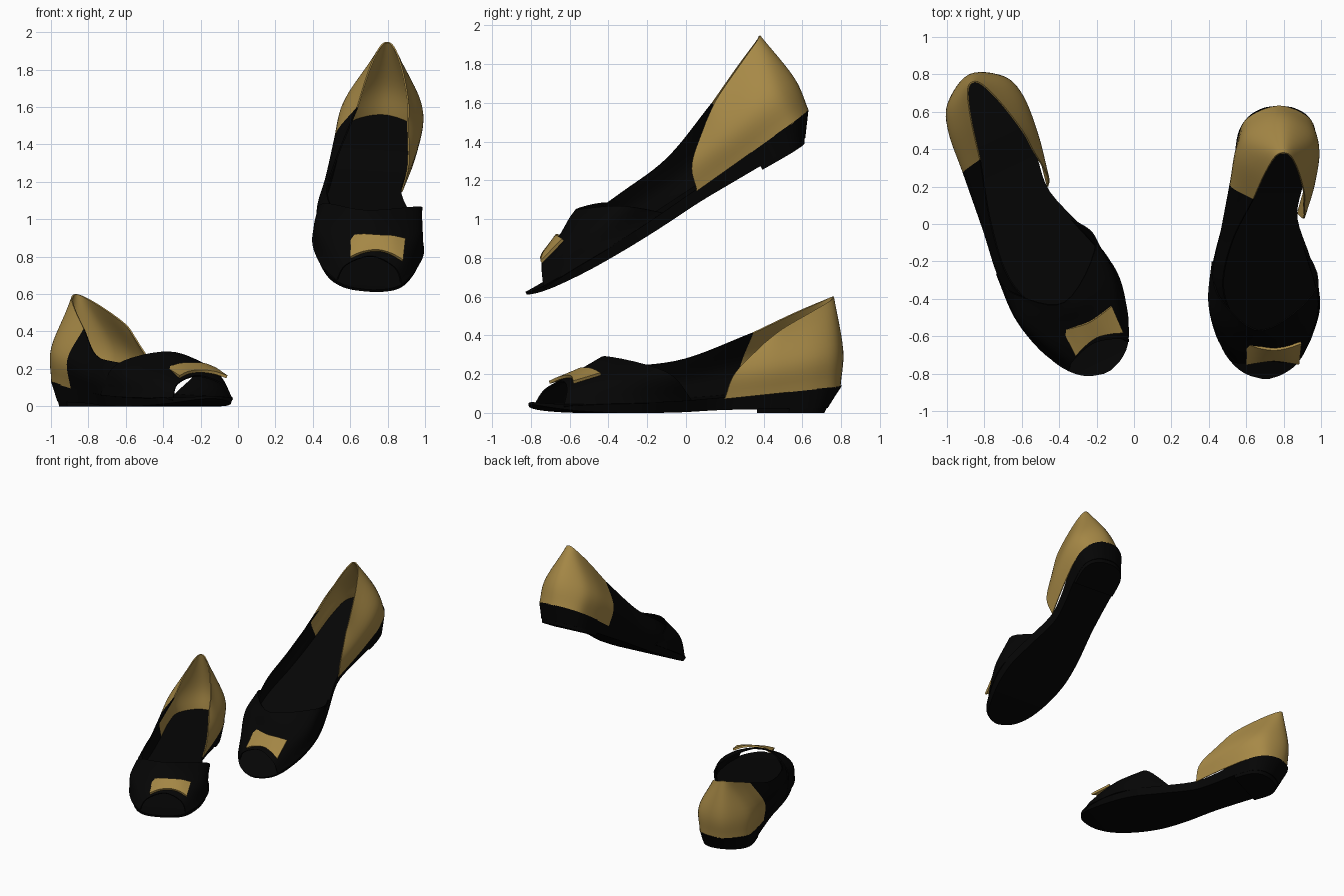
import bpy, bmesh, math
from mathutils import Vector, Matrix

if "Cube" in bpy.data.objects:
    bpy.data.objects.remove(bpy.data.objects["Cube"])


def material(name, rgb):
    m = bpy.data.materials.new(name)
    m.diffuse_color = (*rgb, 1)
    m.use_nodes = True
    m.node_tree.nodes["Principled BSDF"].inputs["Base Color"].default_value = m.diffuse_color
    return m


def turn(degrees, axis):
    return Matrix.Rotation(math.radians(degrees), 4, axis)


BLACK = material("black leather", (0.0015, 0.0015, 0.0015))
GOLD = material("gold leather", (0.385, 0.25, 0.062))

# The two identical shoes: one on the ground, one pitched up in the air
PLACES = {
    "standing": Matrix.Translation((-0.547, -0.010, 0)) @ turn(26, 'Z'),
    "raised": Matrix.Translation((0.70, -0.039, 1.017)) @ turn(30, 'X') @ turn(-1.2, 'Z') @ turn(3, 'Y'),
}


def spline(pts, n):
    """Smooth curve through the points, n steps per span."""
    p = [Vector(q) for q in pts]
    p = [2 * p[0] - p[1]] + p + [2 * p[-1] - p[-2]]
    out = []
    for i in range(1, len(p) - 2):
        a, b, c, d = p[i - 1:i + 3]
        for k in range(n):
            t = k / n
            out.append(0.5 * (2 * b + (c - a) * t + (2 * a - 5 * b + 4 * c - d) * t * t
                              + (3 * b - a - 3 * c + d) * t ** 3))
    return out + [p[-2]]


def finish(name, bm, mat):
    mesh = bpy.data.meshes.new(name)
    bm.to_mesh(mesh)
    bm.free()
    mesh.materials.append(mat)
    bpy.ops.object.select_all(action='DESELECT')
    for place, matrix in PLACES.items():
        ob = bpy.data.objects.new(place + "_" + name, mesh)
        bpy.context.collection.objects.link(ob)
        ob.matrix_world = matrix
    ob.select_set(True)
    bpy.context.view_layer.objects.active = ob
    bpy.ops.object.shade_smooth_by_angle(angle=math.radians(40))


def patch(name, rows, mat, thick=0.008, n=6):
    """Leather sheet through a small net of control points."""
    rows = [spline(r, n) for r in rows]
    cols = [spline(c, n) for c in zip(*rows)]
    bm = bmesh.new()
    vs = [[bm.verts.new(p) for p in c] for c in cols]
    for a, b in zip(vs, vs[1:]):
        for i in range(len(a) - 1):
            bm.faces.new((a[i], a[i + 1], b[i + 1], b[i]))
    bmesh.ops.recalc_face_normals(bm, faces=bm.faces[:])
    bmesh.ops.solidify(bm, geom=bm.faces[:], thickness=thick)
    bmesh.ops.recalc_face_normals(bm, faces=bm.faces[:])
    finish(name, bm, mat)


def loft(name, rings, mat):
    """Closed solid through a row of four-sided rings."""
    bm = bmesh.new()
    vs = [[bm.verts.new(p) for p in r] for r in rings]
    for a, b in zip(vs, vs[1:]):
        for i in range(4):
            j = (i + 1) % 4
            bm.faces.new((a[i], a[j], b[j], b[i]))
    bm.faces.new(vs[0])
    bm.faces.new(vs[-1])
    bmesh.ops.recalc_face_normals(bm, faces=bm.faces[:])
    finish(name, bm, mat)


# Sole stations from toe to heel: half outline and heights
STATION_Y = [-.88, -.855, -.80, -.70, -.53, -.34, -.13, .12, .30, .50, .68, .785, .84, .855]
LEFT = [0, -.08, -.15, -.215, -.27, -.295, -.275, -.228, -.203, -.182, -.165, -.115, -.04, .03]
RIGHT = [.04, .11, .18, .235, .285, .295, .243, .168, .185, .232, .25, .21, .135, .065]
BOTTOM = [.042, .034, .022, .01, .001, 0, .003, .014, .018, .022, .025, .025, .025, .025]
TOP = [.055, .05, .046, .046, .05, .055, .062, .078, .09, .112, .128, .136, .14, .14]

outline = spline([(y, l, r) for y, l, r in zip(STATION_Y, LEFT, RIGHT)], 4)
heights = spline([(b, t, 0) for b, t in zip(BOTTOM, TOP)], 4)
sole, heel = [], []
for (y, l, r), (b, t, _) in zip(outline, heights):
    taper = min(1, max(0, (y - .45) / .405)) ** 2
    yb = y - .085 * taper
    mid, k = (l + r) / 2, .94 - .10 * taper
    lb, rb = mid + (l - mid) * k, mid + (r - mid) * k
    sole.append([(l, y, t), (r, y, t), (rb, yb, b), (lb, yb, b)])
    if yb > .49:
        heel.append([(lb, yb, b + .01), (rb, yb, b + .01),
                     (rb - .006, yb - .02 * taper, 0), (lb + .006, yb - .02 * taper, 0)])
loft("sole", sole, BLACK)
loft("heel_block", heel, BLACK)

# Open-toed vamp, from the toe opening back to the throat
patch("vamp", [
    [(-.165, -.785, .035), (-.115, -.745, .122), (.02, -.71, .165), (.15, -.745, .122), (.195, -.785, .035)],
    [(-.25, -.62, .045), (-.19, -.60, .17), (.01, -.58, .222), (.20, -.60, .17), (.265, -.62, .045)],
    [(-.298, -.40, .05), (-.26, -.45, .19), (0, -.50, .268), (.255, -.44, .19), (.30, -.38, .05)],
    [(-.285, -.15, .06), (-.25, -.28, .225), (-.02, -.445, .293), (.272, -.23, .210), (.20, -.035, .045)],
], BLACK)

# Closed black side on the left
seam = [(-.192, .40, .095), (-.202, .42, .25), (-.095, .44, .415)]
patch("side_panel", [
    [(-.265, -.50, .045), (-.24, -.48, .15), (-.16, -.46, .22)],
    [(-.28, -.20, .055), (-.28, -.20, .15), (-.235, -.20, .24)],
    [(-.23, .10, .072), (-.243, .10, .17), (-.195, .10, .28)],
    seam,
], BLACK)

# Gold heel counter wrapping round to the open right side
patch("heel_counter", [
    seam,
    [(-.165, .64, .122), (-.173, .65, .30), (-.045, .65, .515)],
    [(-.115, .78, .132), (-.105, .79, .32), (.005, .795, .58)],
    [(.05, .855, .137), (.053, .875, .32), (.05, .832, .60)],
    [(.21, .78, .132), (.205, .79, .32), (.096, .795, .58)],
    [(.25, .64, .122), (.258, .65, .30), (.143, .66, .52)],
    [(.226, .42, .10), (.245, .43, .25), (.180, .48, .435)],
    [(.172, .15, .072), (.198, .20, .21), (.185, .37, .36)],
], GOLD)

# Flat bow over the toe opening
patch("bow", [
    [(-.095, -.73, .165), (-.03, -.705, .187), (.05, -.69, .195), (.125, -.705, .187), (.19, -.73, .165)],
    [(-.095, -.575, .208), (-.03, -.59, .230), (.05, -.60, .235), (.125, -.59, .230), (.197, -.575, .208)],
], GOLD, thick=0.016)
